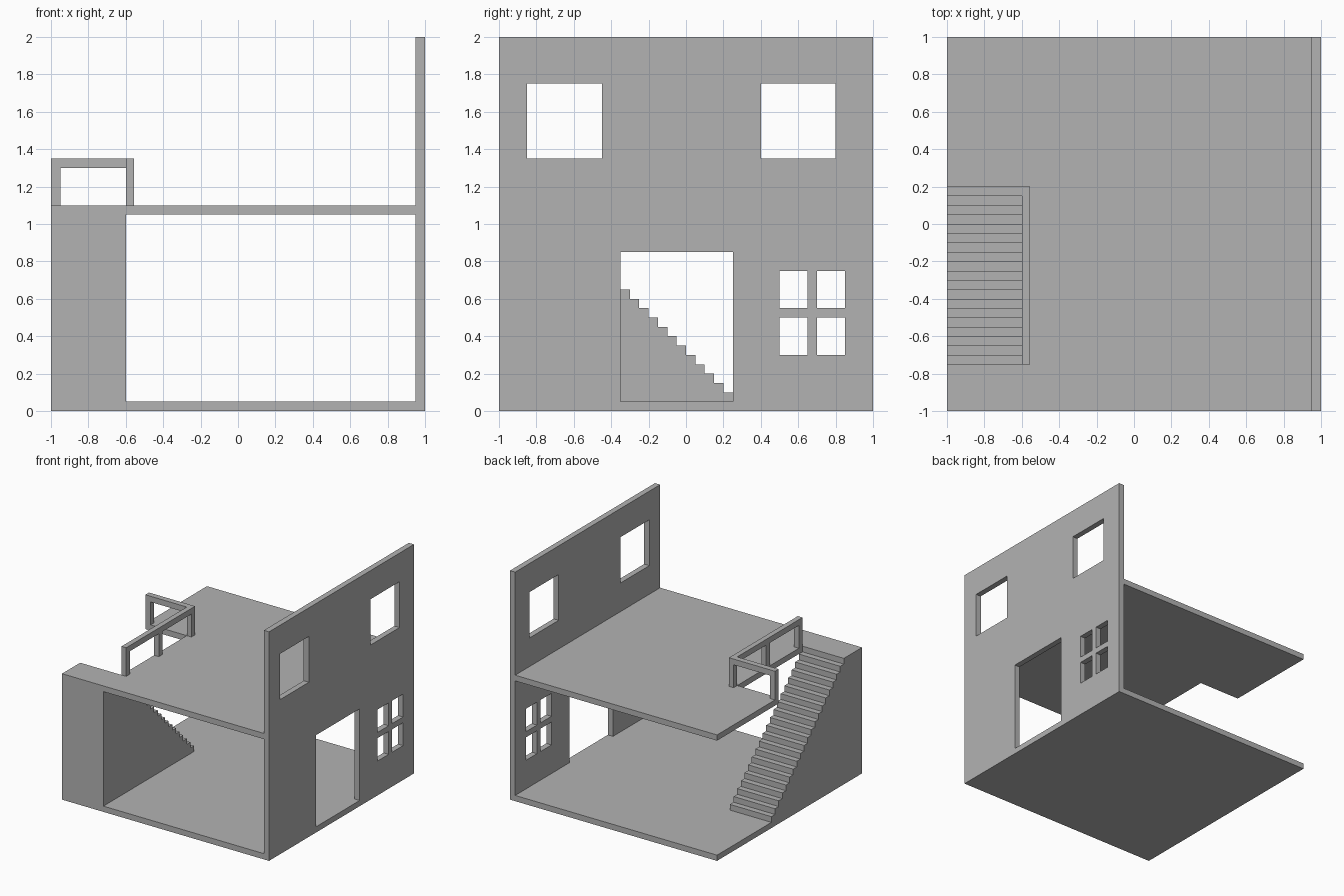
import bpy, bmesh
from mathutils import Vector

if "Cube" in bpy.data.objects:
    bpy.data.objects.remove(bpy.data.objects["Cube"], do_unlink=True)

grey = bpy.data.materials.new("plain_grey")
grey.use_nodes = True
colour = (0.45, 0.45, 0.45, 1)
grey.diffuse_color = colour
grey.node_tree.nodes["Principled BSDF"].inputs["Base Color"].default_value = colour


def add_object(name, bm):
    bmesh.ops.recalc_face_normals(bm, faces=bm.faces)
    mesh = bpy.data.meshes.new(name)
    bm.to_mesh(mesh)
    bm.free()
    mesh.materials.append(grey)
    obj = bpy.data.objects.new(name, mesh)
    bpy.context.collection.objects.link(obj)
    return obj


def add_box(bm, x, y, z):
    lo, hi = Vector((x[0], y[0], z[0])), Vector((x[1], y[1], z[1]))
    verts = bmesh.ops.create_cube(bm, size=1)["verts"]
    for v in verts:
        v.co = (lo + hi) / 2 + v.co * (hi - lo)


def boxes(name, spans):
    bm = bmesh.new()
    for span in spans:
        add_box(bm, *span)
    return add_object(name, bm)


def prism(name, points, depth):
    bm = bmesh.new()
    face = bm.faces.new([bm.verts.new(p) for p in points])
    new = bmesh.ops.extrude_face_region(bm, geom=[face])["geom"]
    moved = [g for g in new if isinstance(g, bmesh.types.BMVert)]
    bmesh.ops.translate(bm, verts=moved, vec=depth)
    return add_object(name, bm)


T = 0.05            # thickness of slabs and walls, also the step size
INNER = 1 - T       # inner face of the side wall
STAIR_X = -0.6      # inner side of the staircase
DECK = 1.1          # top of the upper floor

# Ground floor
boxes("ground_floor", [((-1, INNER), (-1, 1), (0, T))])

# Upper floor with a notch over the stairs
outline = [(-1, -1), (INNER, -1), (INNER, 1), (-1, 1),
           (-1, 0.15), (STAIR_X, 0.15), (STAIR_X, -0.75), (-1, -0.75)]
prism("upper_floor", [(x, y, DECK - T) for x, y in outline], (0, 0, T))

# Solid staircase climbing towards the front
profile = [(0.25, T)]
for i in range(20):
    y, z = 0.25 - i * T, 2 * T + i * T
    profile += [(y, z), (y - T, z)]
profile[-1:] = [(-1, DECK - T), (-1, T)]
prism("staircase", [(-1, y, z) for y, z in profile], (STAIR_X + 1, 0, 0))

# Side wall with a doorway, two upper windows and a four-pane window
wall = boxes("side_wall", [((INNER, 1), (-1, 1), (0, 2))])
openings = [((-0.35, 0.25), (T, 0.85))]
openings += [((y, y + 0.4), (1.35, 1.75)) for y in (-0.85, 0.4)]
openings += [((y, y + 0.15), (z, z + 0.2)) for y in (0.5, 0.7) for z in (0.3, 0.55)]
cutter = boxes("opening_cutter", [((0.9, 1.1), y, z) for y, z in openings])
cutter.hide_render = True
cut = wall.modifiers.new("openings", "BOOLEAN")
cut.operation = "DIFFERENCE"
cut.solver = "EXACT"
cut.object = cutter
bpy.context.view_layer.update()
evaluated = wall.evaluated_get(bpy.context.evaluated_depsgraph_get())
cut_mesh = bpy.data.meshes.new_from_object(evaluated)
wall.modifiers.clear()
wall.data = cut_mesh
bpy.data.objects.remove(cutter, do_unlink=True)

# Railing around the stair opening
rail_x = (STAIR_X, -0.555)
back_y = (0.15, 0.2)
post_z, bar_z = (DECK, 1.3), (1.3, 1.35)
boxes("railing_posts",
      [(rail_x, (y, y + T), post_z) for y in (-0.75, -0.3, 0.15)]
      + [((-1, -INNER), back_y, post_z)])
boxes("railing_bars", [(rail_x, (-0.75, 0.2), bar_z),
                       ((-1, STAIR_X), back_y, bar_z)])
